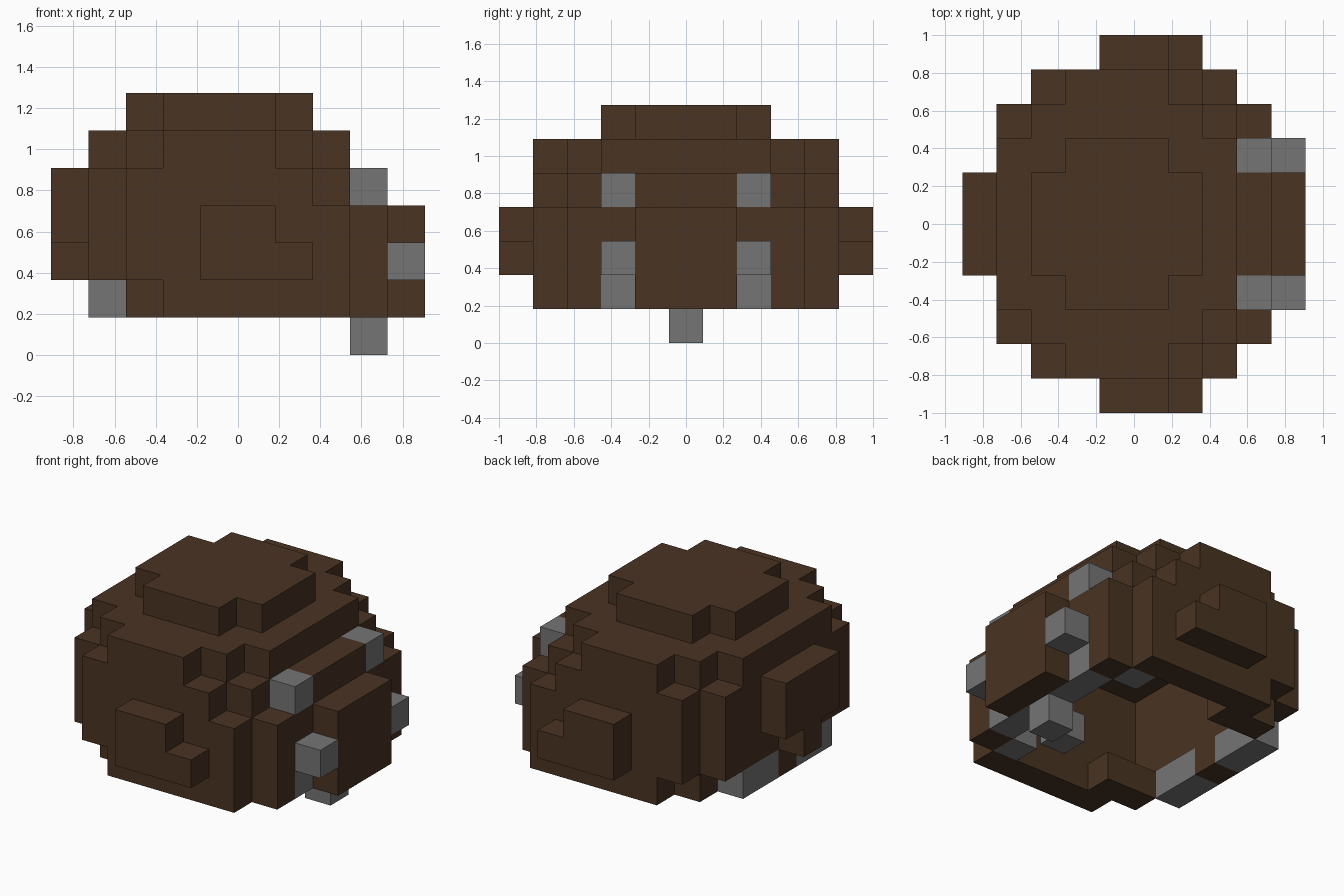
import bpy, bmesh
from mathutils import Vector

if "Cube" in bpy.data.objects:
    bpy.data.objects.remove(bpy.data.objects["Cube"])

U = 2 / 11                      # edge length of one block
ORIGIN = Vector((-5 * U, -1.0, 0.0))


def material(name, rgb):
    m = bpy.data.materials.new(name)
    m.diffuse_color = (*rgb, 1.0)
    m.use_nodes = True
    m.node_tree.nodes["Principled BSDF"].inputs["Base Color"].default_value = m.diffuse_color
    return m


BROWN = material("dark_brown", (0.067, 0.033, 0.016))
GREY = material("stone_grey", (0.178, 0.178, 0.182))
DIRS = [(1, 0, 0), (-1, 0, 0), (0, 1, 0), (0, -1, 0), (0, 0, 1), (0, 0, -1)]


def box(i0, i1, j0, j1, k0, k1):
    """Set of block cells, all bounds included."""
    return {(i, j, k) for i in range(i0, i1 + 1)
            for j in range(j0, j1 + 1) for k in range(k0, k1 + 1)}


def mirror(cells):
    """Add the copy on the other side of the middle row (j = 5)."""
    return cells | {(i, 10 - j, k) for i, j, k in cells}


def block_object(name, cells, mat):
    """Outer skin of a set of blocks, with flat areas merged."""
    bm = bmesh.new()
    for c in sorted(cells):
        for d in DIRS:
            if tuple(a + b for a, b in zip(c, d)) in cells:
                continue
            n = Vector(d)
            s = Vector((n.y, n.z, n.x))
            t = n.cross(s)
            mid = Vector(c) + Vector((.5, .5, .5)) + n / 2
            corners = [mid + (s * a + t * b) / 2
                       for a, b in ((-1, -1), (1, -1), (1, 1), (-1, 1))]
            bm.faces.new([bm.verts.new(ORIGIN + p * U) for p in corners])
    bmesh.ops.remove_doubles(bm, verts=bm.verts, dist=1e-4)
    me = bpy.data.meshes.new(name)
    bm.to_mesh(me)
    bm.free()
    me.materials.append(mat)
    ob = bpy.data.objects.new(name, me)
    bpy.context.collection.objects.link(ob)
    return ob


# Solid body: for each layer, the x range of rows j = 1, 2 and 3..5
LAYERS = {
    1: ((3, 7), (2, 8), (1, 8)),
    2: ((2, 7), (1, 8), (1, 8)),
    3: ((2, 7), (1, 8), (1, 8)),
    4: ((2, 6), (1, 7), (1, 7)),
    5: ((3, 5), (2, 6), (1, 7)),
}
solid = set()
for k, (r1, r2, r3) in LAYERS.items():
    solid |= mirror(box(*r1, 1, 1, k, k) | box(*r2, 2, 2, k, k) | box(*r3, 3, 5, k, k))
solid |= mirror(box(3, 5, 3, 3, 6, 6) | box(2, 6, 4, 5, 6, 6))

# Hollow it out, leaving the underside open
below = {(i, j, 0) for i, j, k in solid if k == 1}
filled = solid | below
shell = {c for c in solid
         if any(tuple(a + b for a, b in zip(c, d)) not in filled for d in DIRS)}
shell |= mirror({(3, 2, 1)})

# Grey blocks set into the lower rim
rim_left = mirror(box(1, 1, 3, 4, 1, 1))
rim_right = mirror(box(8, 8, 3, 5, 1, 1) | {(7, 2, 1)})
block_object("shell", shell - rim_left - rim_right, BROWN)
block_object("left_rim", rim_left, GREY)
block_object("right_rim", rim_right, GREY)

# Side bumps on front and back
block_object("side_bumps", mirror(box(4, 6, 0, 0, 2, 2) | box(4, 5, 0, 0, 3, 3)), BROWN)
block_object("inner_studs", mirror({(5, 2, 2)}), GREY)

# Plates on the two ends
block_object("left_plate", box(0, 0, 4, 6, 3, 4) | {(0, 5, 2)}, BROWN)
block_object("right_plate", box(9, 9, 4, 6, 1, 3), BROWN)
block_object("brow", box(8, 8, 4, 6, 4, 4), BROWN)

# Grey studs and the single block hanging below
block_object("upper_studs", mirror({(8, 3, 4)}), GREY)
block_object("lower_studs", mirror({(9, 3, 2)}), GREY)
block_object("bottom_block", {(8, 5, 0)}, GREY)
